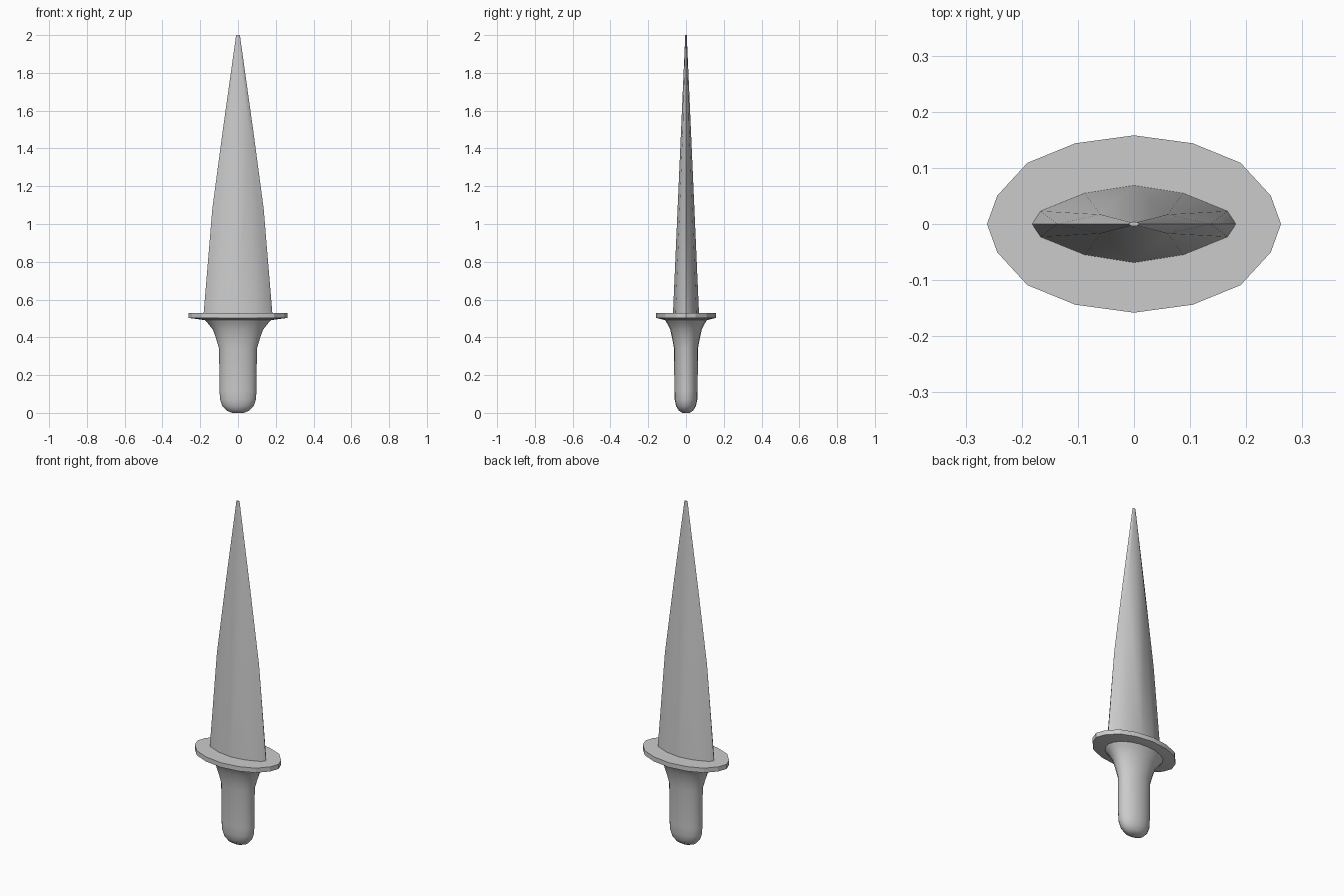
import bpy, bmesh, math

if "Cube" in bpy.data.objects:
    bpy.data.objects.remove(bpy.data.objects["Cube"])

def finish(name, bm, angle):
    bmesh.ops.recalc_face_normals(bm, faces=bm.faces)
    me = bpy.data.meshes.new(name)
    bm.to_mesh(me)
    bm.free()
    ob = bpy.data.objects.new(name, me)
    bpy.context.collection.objects.link(ob)
    bpy.ops.object.select_all(action='DESELECT')
    ob.select_set(True)
    bpy.context.view_layer.objects.active = ob
    bpy.ops.object.shade_smooth_by_angle(angle=math.radians(angle))
    return ob

def full_ring(quarter):
    # mirror a quarter outline (from +x to +y) into a closed loop
    half = quarter + [(-x, y) for x, y in reversed(quarter[:-1])]
    return half + [(x, -y) for x, y in reversed(half[1:-1])]

def loft(name, outline, sections, angle=30):
    # stack scaled copies of the outline: (x radius, y radius, z)
    bm = bmesh.new()
    rings = [[bm.verts.new((x * rx, y * ry, z)) for x, y in outline]
             for rx, ry, z in sections]
    n = len(outline)
    for a, b in zip(rings, rings[1:]):
        for i in range(n):
            bm.faces.new((a[i], a[(i + 1) % n], b[(i + 1) % n], b[i]))
    bm.faces.new(rings[0][::-1])
    bm.faces.new(rings[-1])
    return finish(name, bm, angle)

# Guard: oval plate with broad facets
guard_ring = full_ring([(1, 0), (0.93, 0.32), (0.725, 0.69), (0.4, 0.91), (0, 1)])
loft("guard", guard_ring, [(0.19, 0.12, 0.493), (0.262, 0.158, 0.503),
                           (0.262, 0.158, 0.53)], 20)

# Grip: smooth oval handle, rounded at the bottom and flared under the guard
oval = [(math.cos(i * math.pi / 10), math.sin(i * math.pi / 10)) for i in range(20)]
profile = [(0.03, 0), (0.06, 0.012), (0.083, 0.036), (0.095, 0.07), (0.098, 0.12),
           (0.1, 0.34), (0.115, 0.39), (0.132, 0.44), (0.16, 0.475), (0.185, 0.5)]
loft("grip", oval, [(r, r * 0.63, z) for r, z in profile], 50)

# Blade: faceted tapering spike, hull of base, shoulder points and tip
base = full_ring([(0.182, 0), (0.167, 0.023), (0.088, 0.055), (0, 0.069)])
tip = full_ring([(0.01, 0), (0.006, 0.003), (0, 0.004)])
points = [(x, y, 0.525) for x, y in base] + [(x, y, 2) for x, y in tip]
for s in (-1, 1):
    points += [(s * 0.136, 0, 1.08), (s * 0.08, 0, 1.5)]
    points += [(s * 0.06, t * 0.017, 1.5) for t in (-1, 1)]
bm = bmesh.new()
for p in points:
    bm.verts.new(p)
hull = bmesh.ops.convex_hull(bm, input=bm.verts)
loose = [v for v in bm.verts if not v.link_faces]
bmesh.ops.delete(bm, geom=loose, context='VERTS')
finish("blade", bm, 40)
